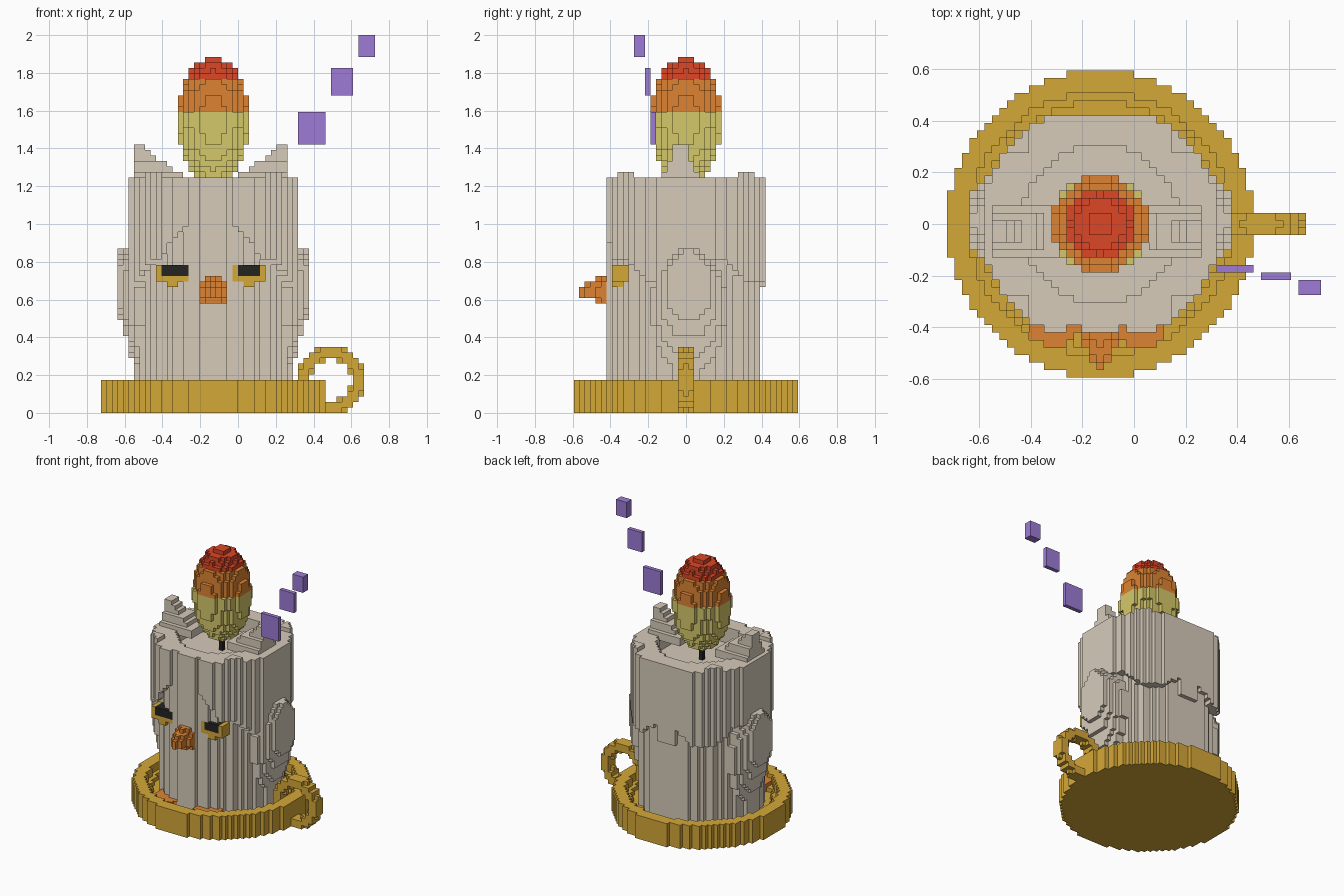
import bpy, bmesh, math

cube = bpy.data.objects.get("Cube")
if cube:
    bpy.data.objects.remove(cube, do_unlink=True)

V = 2 / 69          # edge of one block; the grid is 50 x 41 x 69 blocks
C = 20.5            # grid centre of dish, body and flame


def material(name, rgb):
    lin = [((c / 255 + 0.055) / 1.055) ** 2.4 for c in rgb] + [1]
    m = bpy.data.materials.new(name)
    m.use_nodes = True
    m.diffuse_color = lin
    m.node_tree.nodes["Principled BSDF"].inputs["Base Color"].default_value = lin
    return m


GREY = material("warm grey", (214, 203, 186))
GOLD = material("gold", (213, 168, 56))
ORANGE = material("orange", (221, 132, 50))
RED = material("red", (220, 70, 38))
YELLOW = material("pale yellow", (213, 200, 106))
PURPLE = material("purple", (158, 123, 214))
BLACK = material("black", (36, 35, 34))

# Outward direction and corner order of each block side
SIDES = [((1, 0, 0), [(1, 0, 0), (1, 1, 0), (1, 1, 1), (1, 0, 1)]),
         ((-1, 0, 0), [(0, 0, 0), (0, 0, 1), (0, 1, 1), (0, 1, 0)]),
         ((0, 1, 0), [(0, 1, 0), (0, 1, 1), (1, 1, 1), (1, 1, 0)]),
         ((0, -1, 0), [(0, 0, 0), (1, 0, 0), (1, 0, 1), (0, 0, 1)]),
         ((0, 0, 1), [(0, 0, 1), (1, 0, 1), (1, 1, 1), (0, 1, 1)]),
         ((0, 0, -1), [(0, 0, 0), (0, 1, 0), (1, 1, 0), (1, 0, 0)])]


def blocks(name, mats, box, rule):
    """Fill the box with blocks where rule gives a material index, keep the skin."""
    (i0, i1), (j0, j1), (k0, k1) = box
    cells = {}
    for i in range(i0, i1):
        for j in range(j0, j1):
            for k in range(k0, k1):
                m = rule(i, j, k)
                if m is not None and m is not False:
                    cells[i, j, k] = 0 if m is True else m
    bm = bmesh.new()
    verts = {}

    def vert(p):
        if p not in verts:
            verts[p] = bm.verts.new(((p[0] - 25) * V, (p[1] - C) * V, p[2] * V))
        return verts[p]

    for (i, j, k), m in cells.items():
        for (a, b, c), corners in SIDES:
            if (i + a, j + b, k + c) not in cells:
                f = bm.faces.new([vert((i + x, j + y, k + z)) for x, y, z in corners])
                f.material_index = m
    # Merge flat runs of block sides into larger faces
    bmesh.ops.dissolve_limit(bm, angle_limit=0.01, verts=bm.verts[:],
                             edges=bm.edges[:], delimit={'MATERIAL'})
    mesh = bpy.data.meshes.new(name)
    bm.to_mesh(mesh)
    bm.free()
    for m in mats:
        mesh.materials.append(m)
    bpy.context.collection.objects.link(bpy.data.objects.new(name, mesh))


def radius(i, j):
    return math.hypot(i + 0.5 - C, j + 0.5 - C)


# Dish: stepped rim around a low floor
def dish(i, j, k):
    r = radius(i, j)
    top = 6 if r > 17.6 else 4 if r > 16.4 else 3
    return r <= 20.4 and k < top


blocks("dish", [GOLD], ((0, 41), (0, 41), (0, 6)), dish)


# Ring handle on the side of the dish
def handle(i, j, k):
    ring = math.hypot(i + 0.5 - 42, k + 0.5 - 6) - 5
    return math.hypot(ring, j + 0.5 - C) <= 1.3


blocks("ring_handle", [GOLD], ((36, 48), (19, 22), (0, 12)), handle)


# Body: wax cylinder with a sunken top and flat, half-closed eyes
def body(i, j, k):
    r = radius(i, j)
    if 7 <= j < 12 and 23 <= k < 27:
        di = abs(abs(i + 0.5 - 20) - 7)
        if k >= 25 and (11 <= i < 16 or 25 <= i < 29):
            return 2
        if di < 3 and math.hypot(di, k + 0.5 - 27) < 3.6:
            return 1
    if r > 14.2 or (r < 10.5 and k >= 39) or (k < 23 and j >= 34):
        return None
    return 0


blocks("body", [GREY, GOLD, BLACK], ((6, 35), (6, 35), (3, 43)), body)


# Feather hood: thin ragged shell, open over the face, raised at four corners
def hood(i, j, k):
    dx, dy = abs(i + 0.5 - C), j + 0.5 - C
    low = 25.5 + 2.5 * math.sin(5 * math.atan2(dy, dx))
    top = 44 if min(dx, abs(dy)) > 9.4 else 43
    opening = 4 + max(0, 34 - k) * 0.9
    if j < 13 and abs(i + 0.5 - 20) < opening:
        return None
    return 12.6 < radius(i, j) < 16 and low <= k < top


blocks("feather_hood", [GREY], ((5, 36), (6, 35), (22, 44)), hood)

# Ear tufts: stepped wedges falling toward the middle
TUFT = [49, 49, 48, 47, 46, 46, 45, 44, 44]
for side in ("right", "left"):
    def tuft(i, j, k, side=side):
        n = (i if side == "right" else 39 - i) - 6
        return (0 <= n < 9 and k < TUFT[n]
                and abs(j + 0.5 - 19.5) <= 1 + (48 - k) * 0.4)

    blocks(side + "_ear_tuft", [GREY], ((6, 34), (14, 25), (42, 49)), tuft)

# Wings: layered ovals that hang lower toward the body
for side, sx in (("right", -1), ("left", 1)):
    def wing(i, j, k, sx=sx):
        dx = (i + 0.5 - C) * sx
        if dx < 10:
            return None
        n = min(17 - dx, 2.7)
        y = (j + 0.5 - 21) / (4.4 + 0.9 * n)
        z = (k + 0.5 - 23.3 + 1.5 * n) / (6.3 + 2 * n)
        return y * y + z * z <= 1

    blocks(side + "_wing", [GREY], ((3, 38), (10, 32), (7, 34)), wing)


# Beak: stepped cone pointing forward
def beak(i, j, k):
    return math.hypot(i + 0.5 - C, k + 0.5 - 22.3) <= 0.9 + 0.45 * (j - 1)


blocks("beak", [ORANGE], ((18, 23), (1, 7), (20, 25)), beak)

# Feet resting on the dish floor
for side, cx in (("right", 14.3), ("left", 25.7)):
    blocks(side + "_foot", [ORANGE], ((11, 30), (4, 10), (3, 5)),
           lambda i, j, k: math.hypot((i + 0.5 - cx) / 3.4, (j + 0.5 - 8) / 4) <= 1.05)

# Wick
blocks("wick", [BLACK], ((20, 21), (20, 21), (39, 44)), lambda i, j, k: True)


# Flame: egg shape in three colour bands
def flame(i, j, k):
    if (radius(i, j) / 6.5) ** 2 + ((k + 0.5 - 53.5) / 11.5) ** 2 > 1:
        return None
    return 2 if k >= 61 else 1 if k >= 55 else 0


blocks("flame", [YELLOW, ORANGE, RED], ((14, 27), (14, 27), (42, 65)), flame)

# Floating plates: rising, shrinking purple tiles
for n, box in enumerate([((36, 41), (14, 15), (49, 55)),
                         ((42, 46), (13, 14), (58, 63)),
                         ((47, 50), (11, 13), (65, 69))]):
    blocks("floating_plate_%d" % (n + 1), [PURPLE], box, lambda i, j, k: True)
